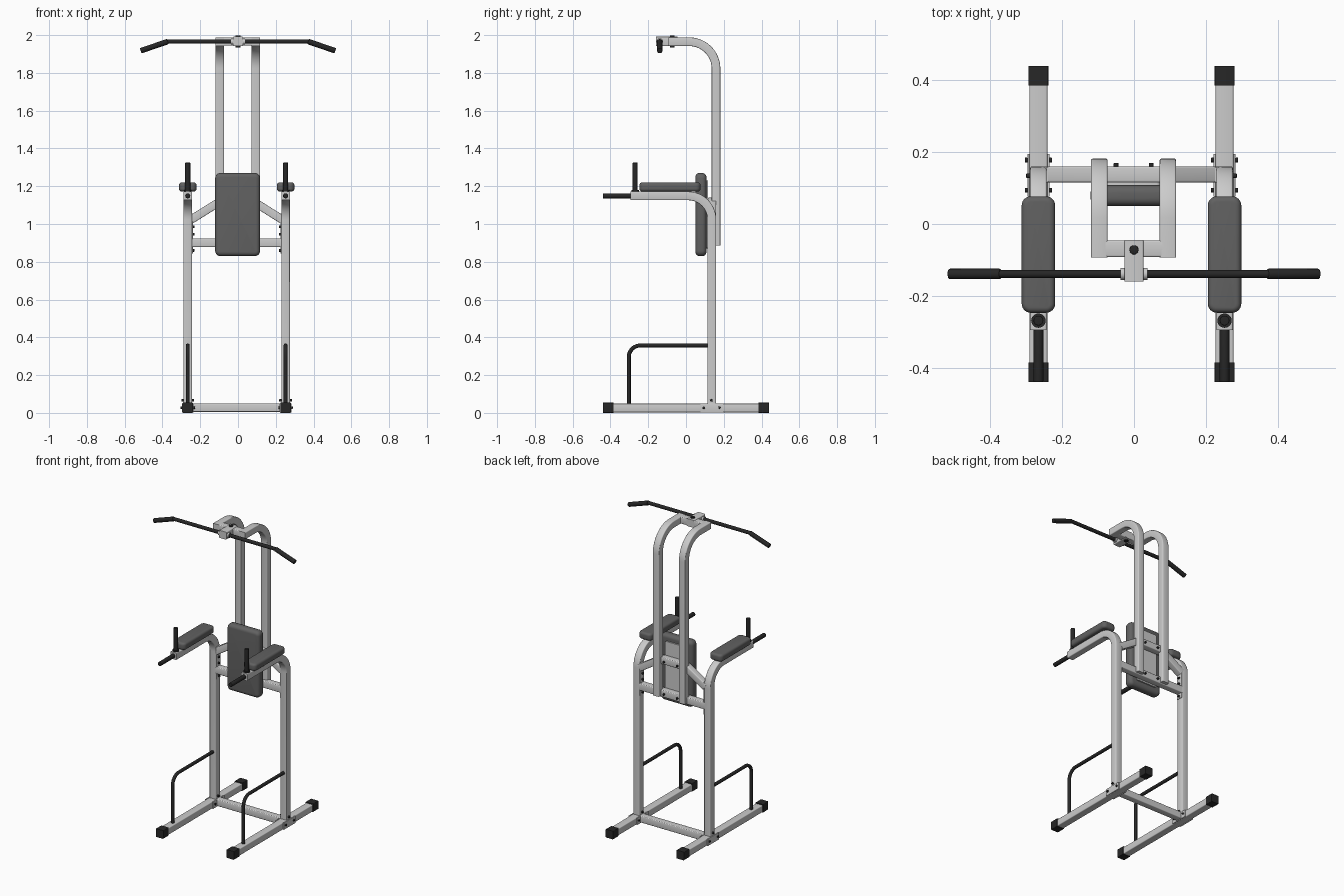
import bpy, bmesh, math
from mathutils import Vector as V

if "Cube" in bpy.data.objects:
    bpy.data.objects.remove(bpy.data.objects["Cube"])


def material(name, g):
    m = bpy.data.materials.new(name)
    m.diffuse_color = (g, g, g, 1)
    m.use_nodes = True
    m.node_tree.nodes["Principled BSDF"].inputs["Base Color"].default_value = m.diffuse_color
    return m


BLACK = material("black_rubber", 0.02)
PAD = material("dark_vinyl", 0.12)


def circle(r, n=20):
    return [(r * math.cos(2 * math.pi * i / n), r * math.sin(2 * math.pi * i / n)) for i in range(n)]


def rounded(w, h, r=0.005, k=3):
    out = []
    for q, (sx, sy) in enumerate([(1, 1), (-1, 1), (-1, -1), (1, -1)]):
        for i in range(k + 1):
            a = math.pi / 2 * (q + i / k)
            out.append((sx * (w / 2 - r) + r * math.cos(a), sy * (h / 2 - r) + r * math.sin(a)))
    return out


def shrink(profile, d):
    """Inset a convex counter-clockwise profile by d along its vertex normals."""
    pts, out = [V(p) for p in profile], []
    for i, p in enumerate(pts):
        e1, e2 = (p - pts[i - 1]).normalized(), (pts[(i + 1) % len(pts)] - p).normalized()
        n = V((-(e1 + e2).y, (e1 + e2).x)).normalized()
        out.append(p + n * d)
    return out


def fillet(pts, r, n=12):
    pts = [V(p) for p in pts]
    out = [pts[0]]
    for a, b, c in zip(pts, pts[1:], pts[2:]):
        d1, d2 = (a - b).normalized(), (c - b).normalized()
        half = d1.angle(d2) / 2
        centre = b + (d1 + d2).normalized() * (r / math.sin(half))
        p, q = b + d1 * (r / math.tan(half)), b + d2 * (r / math.tan(half))
        for i in range(n + 1):
            out.append(centre + (p - centre).normalized().slerp((q - centre).normalized(), i / n) * r)
    return out + [pts[-1]]


def sweep(name, pts, profile, normal=(1, 0, 0), bend=0.0, mat=None, edge=0.0, k=5):
    """Sweep a closed profile along a planar path; edge rounds both ends of a straight one."""
    path = fillet(pts, bend) if bend else [V(p) for p in pts]
    nrm = V(normal)
    sections = [(p, profile) for p in path]
    if edge:
        d = (path[-1] - path[0]).normalized()
        arc = [(edge * (1 - math.cos(a)), shrink(profile, edge * (1 - math.sin(a))))
               for a in (math.pi / 2 * i / k for i in range(k + 1))]
        sections = [(path[0] + d * s, c) for s, c in arc] + [(path[-1] - d * s, c) for s, c in arc[::-1]]
    bm = bmesh.new()
    rings = []
    for i, (p, prof) in enumerate(sections):
        t = (sections[min(i + 1, len(sections) - 1)][0] - sections[max(i - 1, 0)][0]).normalized()
        b = t.cross(nrm)
        rings.append([bm.verts.new(p + nrm * u + b * v) for u, v in prof])
    for r0, r1 in zip(rings, rings[1:]):
        for j in range(len(profile)):
            m = (j + 1) % len(profile)
            bm.faces.new((r0[j], r0[m], r1[m], r1[j]))
    bm.faces.new(rings[0][::-1])
    bm.faces.new(rings[-1])
    bmesh.ops.recalc_face_normals(bm, faces=bm.faces)
    me = bpy.data.meshes.new(name)
    bm.to_mesh(me)
    bm.free()
    ob = bpy.data.objects.new(name, me)
    bpy.context.collection.objects.link(ob)
    if mat:
        me.materials.append(mat)
    bpy.ops.object.select_all(action='DESELECT')
    ob.select_set(True)
    bpy.context.view_layer.objects.active = ob
    bpy.ops.object.shade_smooth_by_angle(angle=math.radians(35))


def bolt(p, direction, r=0.007, h=0.008):
    d = V(direction)
    n = (0, 0, 1) if abs(d.z) < 0.5 else (1, 0, 0)
    sweep("bolt", [V(p), V(p) + d * h], circle(r, 10), n, mat=BLACK, edge=0.002, k=2)


TUBE = rounded(0.046, 0.046)
CX = -0.007   # the lower frame sits slightly left of centre

for s in (-1, 1):
    x = CX + s * 0.259
    # floor rail with rubber end caps
    sweep("base_rail", [(x, -0.43, 0.026), (x, 0.43, 0.026)], rounded(0.05, 0.046))
    for e in (-1, 1):
        sweep("rail_end_cap", [(x, e * 0.385, 0.0275), (x, e * 0.44, 0.0275)],
              rounded(0.055, 0.055, 0.004), mat=BLACK)
    # upright bending forward into the arm
    sweep("upright_and_arm", [(x, 0.137, 0.04), (x, 0.137, 1.149), (x, -0.295, 1.149)],
          TUBE, bend=0.126)
    # arm pad
    sweep("arm_pad", [(x, -0.085, 1.172), (x, -0.085, 1.22)], rounded(0.093, 0.324, 0.025, 6),
          mat=PAD, edge=0.015)
    # hand grips
    sweep("upright_grip", [(x, -0.269, 1.165), (x, -0.269, 1.325)], circle(0.0135), mat=BLACK, edge=0.003)
    sweep("grip_collar", [(x, -0.269, 1.17), (x, -0.269, 1.18)], circle(0.02), mat=BLACK)
    sweep("forward_grip", [(x, -0.28, 1.149), (x, -0.44, 1.149)], circle(0.0135), mat=BLACK, edge=0.003)
    # push-up bar
    sweep("push_up_bar", [(x, -0.303, 0.045), (x, -0.303, 0.357), (x, 0.125, 0.357)],
          circle(0.0105), bend=0.062, mat=BLACK)
    # joint plates and bolts at the foot of the upright
    for e in (-1, 1):
        px = x + e * 0.028
        sweep("foot_plate", [(px, 0.077, 0.026), (px, 0.195, 0.026)], rounded(0.006, 0.048, 0.002))
        for y, z in ((0.094, 0.028), (0.178, 0.028)):
            bolt((x + e * 0.03, y, z), (e, 0, 0))
        bolt((x + e * 0.022, 0.134, 0.066), (e, 0, 0), h=0.012)
    # bracket plate on the inside of the upright
    px = x - s * 0.024
    sweep("upright_bracket", [(px, 0.137, 0.845), (px, 0.137, 1.055)], rounded(0.006, 0.042, 0.002))
    for z in (0.86, 0.945, 0.985):
        bolt((px, 0.137, z), (-s, 0, 0), h=0.012)

    # tall rear tube curving forward at the top
    tx = -0.001 + s * 0.0955
    sweep("rear_tube", [(tx, 0.159, 0.885), (tx, 0.159, 1.965), (tx, -0.093, 1.965)], TUBE, bend=0.142)
    # bolts on the cross members between the rear tubes
    for z in (0.901, 1.115):
        bolt((-0.001 + s * 0.049, 0.158, z), (0, 1, 0), h=0.012)

    # pull-up bar grip and collar
    sweep("pull_up_grip", [(s * 0.372, -0.139, 1.966), (s * 0.515, -0.139, 1.917)],
          circle(0.0145), (0, 1, 0), mat=BLACK, edge=0.003)
    sweep("bar_collar", [(s * 0.02, -0.139, 1.966), (s * 0.038, -0.139, 1.966)], circle(0.017), (0, 1, 0))
    # through bolt on the bar holder
    bolt((0, -0.072, 1.967 + s * 0.023), (0, 0, s), 0.013, 0.009)

# cross members
sweep("base_cross_bar", [(CX - 0.24, 0.138, 0.028), (CX + 0.24, 0.138, 0.028)], rounded(0.044, 0.044), (0, 1, 0))
sweep("middle_cross_bar", [(CX - 0.24, 0.138, 0.901), (CX + 0.24, 0.138, 0.901)], rounded(0.044, 0.046), (0, 1, 0))
sweep("arched_brace", [(CX - 0.24, 0.138, 1.024), (CX - 0.09, 0.138, 1.118),
                       (CX + 0.09, 0.138, 1.118), (CX + 0.24, 0.138, 1.024)],
      rounded(0.044, 0.044), (0, 1, 0), bend=0.06)

# backrest
sweep("back_pad", [(-0.002, 0.108, 1.05), (-0.002, 0.05, 1.05)], rounded(0.238, 0.44, 0.028, 6),
      mat=PAD, edge=0.022)
sweep("backrest_board", [(-0.002, 0.104, 1.05), (-0.002, 0.117, 1.05)], rounded(0.15, 0.36, 0.01))

# pull-up bar and its holder
sweep("top_cross_tube", [(-0.08, -0.069, 1.966), (0.08, -0.069, 1.966)], rounded(0.046, 0.044), (0, 1, 0))
sweep("bar_holder", [(0, -0.045, 1.967), (0, -0.16, 1.967)], rounded(0.054, 0.05))
sweep("pull_up_bar", [(-0.51, -0.139, 1.919), (-0.37, -0.139, 1.966), (0.37, -0.139, 1.966), (0.51, -0.139, 1.919)],
      circle(0.0115), (0, 1, 0), bend=0.03, mat=BLACK)
